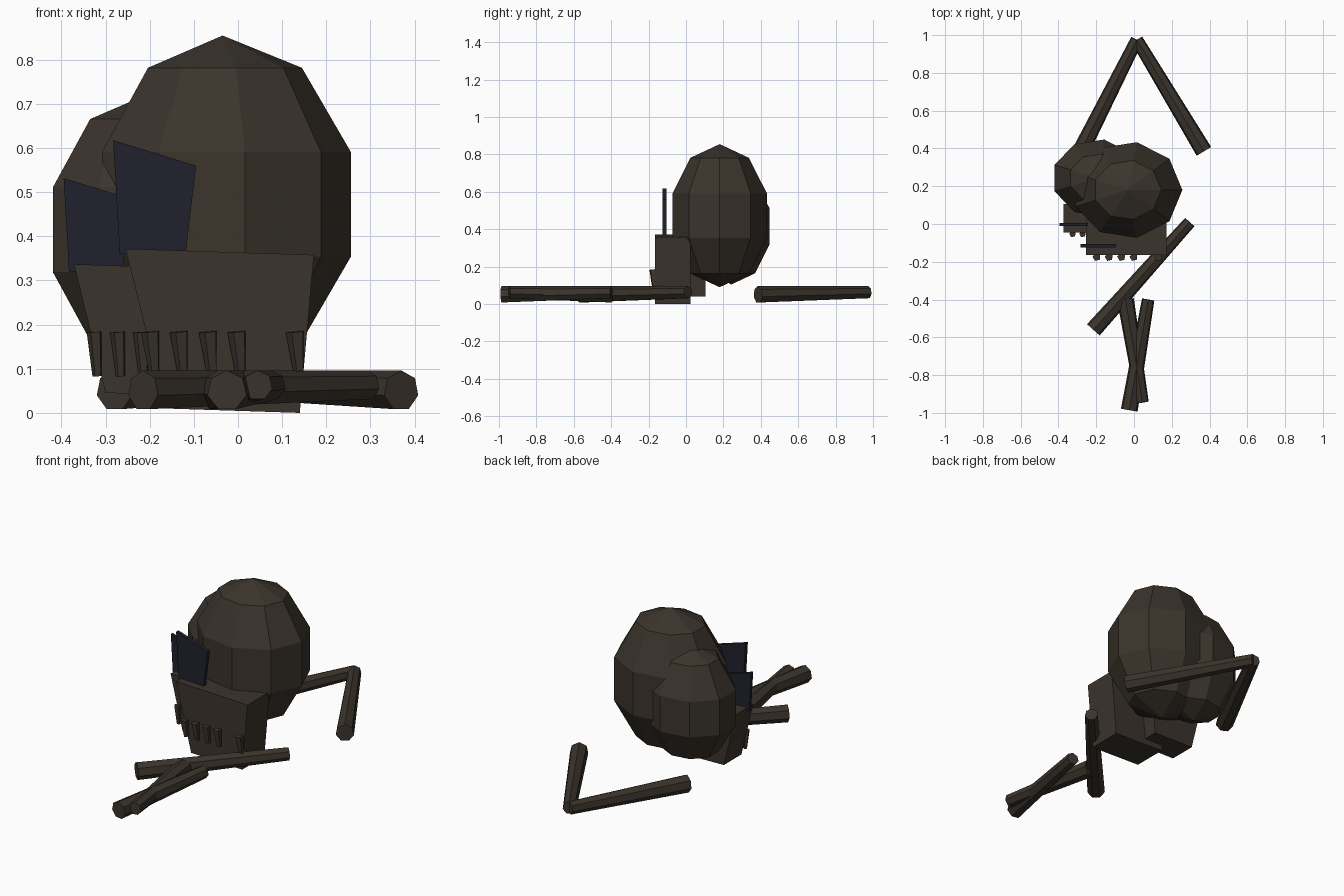
import bpy, bmesh, math
from mathutils import Vector, Matrix

cube = bpy.data.objects.get("Cube")
if cube:
    bpy.data.objects.remove(cube, do_unlink=True)


def material(name, rgb):
    m = bpy.data.materials.new(name)
    m.use_nodes = True
    m.diffuse_color = (*rgb, 1)
    bsdf = m.node_tree.nodes["Principled BSDF"]
    bsdf.inputs["Base Color"].default_value = (*rgb, 1)
    bsdf.inputs["Roughness"].default_value = 0.9
    return m


BONE = material("dark_bone", (0.044, 0.034, 0.025))
NAVY = material("dark_navy", (0.014, 0.015, 0.026))


def finish(name, bm, mat):
    bmesh.ops.recalc_face_normals(bm, faces=bm.faces)
    mesh = bpy.data.meshes.new(name)
    bm.to_mesh(mesh)
    bm.free()
    mesh.materials.append(mat)
    ob = bpy.data.objects.new(name, mesh)
    bpy.context.collection.objects.link(ob)
    return ob


def cranium(name, center, radii):
    """Faceted ellipsoid."""
    bm = bmesh.new()
    bmesh.ops.create_uvsphere(bm, u_segments=9, v_segments=5, radius=1)
    # turn so that one column of corners points to +x
    far = max((v.co for v in bm.verts), key=lambda c: c.x * c.x + c.y * c.y)
    turn = Matrix.Rotation(-math.atan2(far.y, far.x), 4, 'Z')
    bm.transform(Matrix.Translation(center) @ Matrix.Diagonal((*radii, 1)) @ turn)
    return finish(name, bm, BONE)


def slab(name, outline, y0, y1, mat):
    """Front outline in x and z, extruded from y0 to y1."""
    bm = bmesh.new()
    face = bm.faces.new([bm.verts.new((x, y0, z)) for x, z in outline])
    ext = bmesh.ops.extrude_face_region(bm, geom=[face])
    for v in ext["geom"]:
        if isinstance(v, bmesh.types.BMVert):
            v.co.y = y1
    return finish(name, bm, mat)


def rod(name, a, b, ra, rb, sides):
    """Tapered rod between two points."""
    a, b = Vector(a), Vector(b)
    bm = bmesh.new()
    bmesh.ops.create_cone(bm, cap_ends=True, segments=sides, radius1=ra,
                          radius2=rb, depth=(b - a).length)
    rot = (b - a).to_track_quat('Z', 'Y').to_matrix().to_4x4()
    bm.transform(Matrix.Translation((a + b) / 2) @ rot)
    return finish(name, bm, BONE)


# Large skull
cranium("large_cranium", (-0.035, 0.18, 0.4725), (0.306, 0.27, 0.3825))
slab("large_face", [(-0.255, 0.372), (0.172, 0.358), (0.14, 0.0), (-0.165, 0.01)],
     -0.165, 0.025, BONE)
slab("large_eye_plate", [(-0.283, 0.618), (-0.095, 0.56), (-0.12, 0.35), (-0.268, 0.36)],
     -0.125, -0.105, NAVY)
for i, x in enumerate((-0.198, -0.133, -0.067, -0.002, 0.13)):
    rod(f"large_tooth_{i + 1}", (x + 0.008, -0.17, 0.095), (x, -0.175, 0.184), 0.013, 0.022, 5)

# Small skull
cranium("small_cranium", (-0.198, 0.243, 0.415), (0.248, 0.218, 0.31))
slab("small_face", [(-0.372, 0.337), (-0.028, 0.325), (-0.055, 0.04), (-0.3, 0.045)],
     -0.045, 0.105, BONE)
slab("small_eye_plate", [(-0.395, 0.532), (-0.243, 0.485), (-0.263, 0.31), (-0.383, 0.32)],
     -0.01, 0.006, NAVY)
for i, x in enumerate((-0.325, -0.272, -0.22)):
    rod(f"small_tooth_{i + 1}", (x + 0.006, -0.05, 0.083), (x, -0.053, 0.183), 0.011, 0.018, 5)

# Loose bones: thick end, thin end
BONES = [
    ((-0.215, -0.56), (0.295, 0.01)),
    ((-0.025, -0.985), (0.075, -0.4)),
    ((-0.045, -0.4), (0.045, -0.945)),
    ((0.37, 0.385), (0.015, 0.975)),
    ((-0.28, 0.39), (0.015, 0.975)),
]
for i, (thick, thin) in enumerate(BONES):
    rod(f"long_bone_{i + 1}", (*thick, 0.05), (*thin, 0.062), 0.046, 0.034, 7)
